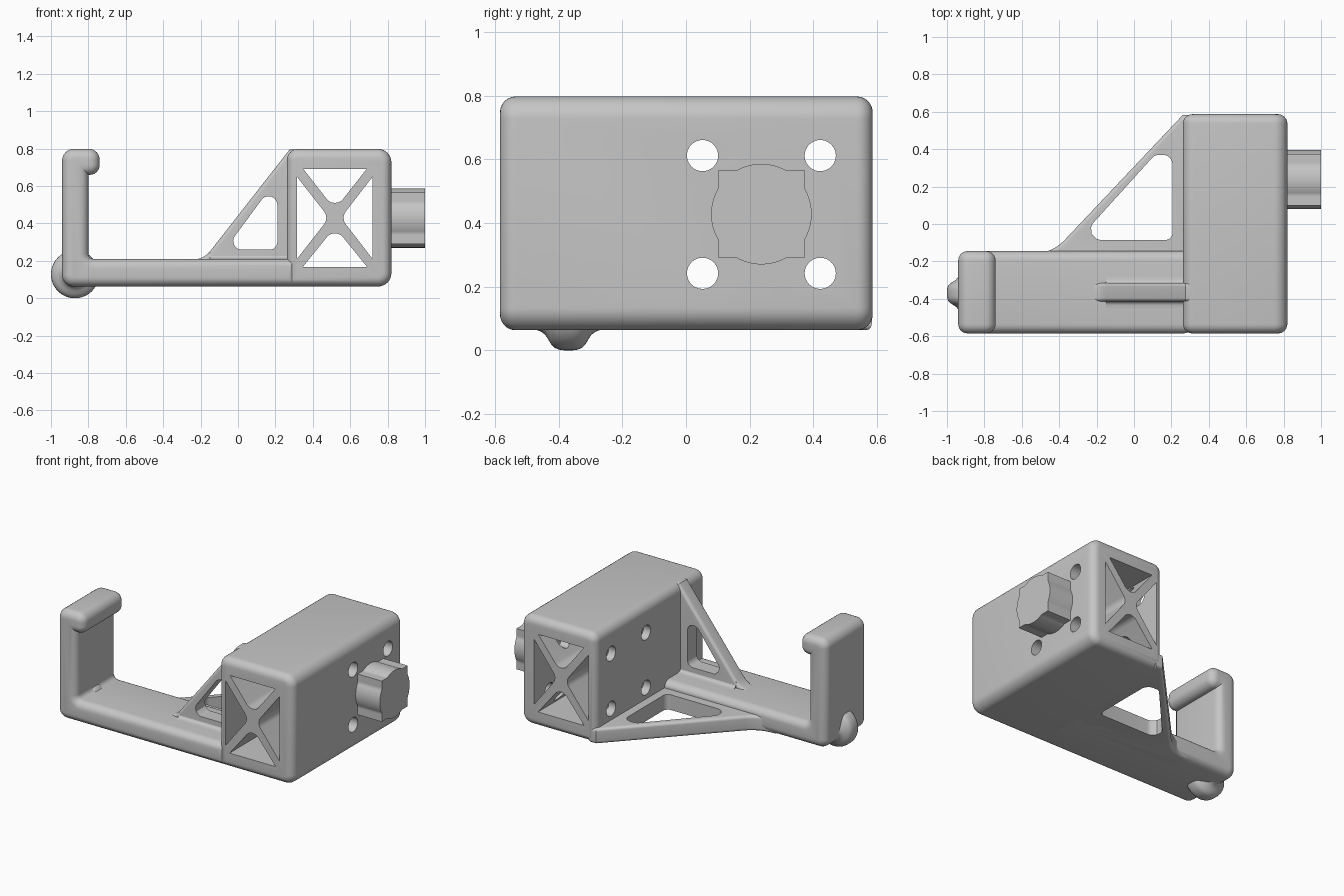
import bpy, bmesh, math
from mathutils import Vector

cube = bpy.data.objects.get("Cube")
if cube:
    bpy.data.objects.remove(cube, do_unlink=True)

grey = bpy.data.materials.new("plain_grey")
grey.use_nodes = True
COLOR = (0.56, 0.56, 0.56, 1)
grey.diffuse_color = COLOR
grey.node_tree.nodes["Principled BSDF"].inputs["Base Color"].default_value = COLOR


def rounded(points, steps=6):
    """Outline from (u, v, radius) corners."""
    out = []
    for i, (u, v, r) in enumerate(points):
        p = Vector((u, v))
        if not r:
            out.append(p)
            continue
        a = (Vector(points[i - 1][:2]) - p).normalized()
        b = (Vector(points[(i + 1) % len(points)][:2]) - p).normalized()
        half = a.angle(b) / 2
        centre = p + (a + b).normalized() * r / math.sin(half)
        start = p + a * r / math.tan(half) - centre
        end = p + b * r / math.tan(half) - centre
        for k in range(steps + 1):
            out.append(centre + start.lerp(end, k / steps).normalized() * r)
    return out


def circle(u, v, r, n=40):
    return [Vector((u + r * math.cos(math.tau * i / n), v + r * math.sin(math.tau * i / n)))
            for i in range(n)]


def inset(outline, d):
    """Move every side of an outline inward by d."""
    n = len(outline)
    area = sum(outline[i - 1].x * outline[i].y - outline[i].x * outline[i - 1].y for i in range(n))
    turn = math.copysign(1, area)
    out = []
    for i, p in enumerate(outline):
        a = (p - outline[i - 1]).normalized()
        b = (outline[(i + 1) % n] - p).normalized()
        na, nb = Vector((-a.y, a.x)) * turn, Vector((-b.y, b.x)) * turn
        out.append(p + (na + nb) * d / (1 + na.dot(nb)))
    return out


def finish(name, bm):
    bmesh.ops.recalc_face_normals(bm, faces=bm.faces)
    mesh = bpy.data.meshes.new(name)
    bm.to_mesh(mesh)
    bm.free()
    mesh.materials.append(grey)
    ob = bpy.data.objects.new(name, mesh)
    bpy.context.collection.objects.link(ob)
    return ob


def prism(name, outline, axis, lo, hi, rim=0):
    """Extrude an outline along an axis with quarter-round rims at both ends."""
    place = {"X": lambda p, w: (w, p.x, p.y),
             "Y": lambda p, w: (p.x, w, p.y),
             "Z": lambda p, w: (p.x, p.y, w)}[axis]
    angles = [math.pi / 2 * k / 6 for k in range(7)] if rim else [0]
    rings = [(rim * (1 - math.sin(t)), rim * (1 - math.cos(t))) for t in reversed(angles)]
    levels = [(lo + d, s) for d, s in rings] + [(hi - d, s) for d, s in reversed(rings)]
    bm = bmesh.new()
    loops = [[bm.verts.new(place(p, w)) for p in inset(outline, s)] for w, s in levels]
    bm.faces.new(loops[0])
    bm.faces.new(loops[-1])
    n = len(outline)
    for low, high in zip(loops, loops[1:]):
        for i in range(n):
            j = (i + 1) % n
            bm.faces.new((low[i], low[j], high[j], high[i]))
    return finish(name, bm)


def cut(ob, cutters):
    bpy.context.view_layer.objects.active = ob
    for c in cutters:
        mod = ob.modifiers.new("cut", "BOOLEAN")
        mod.operation, mod.solver, mod.object = "DIFFERENCE", "EXACT", c
        bpy.ops.object.modifier_apply(modifier=mod.name)
        bpy.data.objects.remove(c, do_unlink=True)


# Rounded block, hollowed by four triangular tunnels that leave a cross
block = prism("main_block", rounded([(.262, .063, 0), (.82, .063, .07), (.82, .798, .07),
                                     (.262, .798, .058)]), "Y", -.585, .587, .05)
tip = .055
tunnels = [
    [(.315, .21, 0), (.315, .65, 0), (.487, .43, tip)],
    [(.72, .21, 0), (.72, .65, 0), (.55, .43, tip)],
    [(.35, .69, 0), (.687, .69, 0), (.518, .475, tip)],
    [(.347, .168, 0), (.69, .168, 0), (.518, .38, tip)],
]
cutters = [prism("tunnel_cutter", rounded(t), "Y", -.7, .7) for t in tunnels]

# Bolt holes across the block
cutters += [prism("bolt_cutter", circle(y, z, .049), "X", .2, .9)
            for y in (.052, .422) for z in (.242, .612)]
cut(block, cutters)

# Drive stub: a square merged with a circle
stub = []
for i in range(96):
    a = math.tau * i / 96
    r = max(.158, .137 / max(abs(math.cos(a)), abs(math.sin(a))))
    stub.append(Vector((.237 + r * math.cos(a), .428 + r * math.sin(a))))
prism("drive_stub", stub, "X", .8, 1.0)

# Long arm with upright and hooked lip
arm = [(.314, .063, 0), (.314, .21, 0), (-.8, .21, .03), (-.8, .66, 0), (-.74, .66, .052),
       (-.74, .798, .055), (-.94, .798, .06), (-.94, .063, .06)]
prism("hook_arm", rounded(arm), "Y", -.585, -.145, .05)

# Flat brace behind the arm
brace = prism("rear_brace", rounded([(-.56, -.3, 0), (-.56, -.16, 0), (-.43, -.148, .22),
                                     (.262, .584, 0), (.314, .584, 0), (.314, -.3, 0)]),
              "Z", .063, .165, .02)
cut(brace, [prism("brace_cutter", rounded([(-.3, -.085, .055), (.205, -.085, .035),
                                           (.205, .37, .05), (.112, .37, .05)]),
                  "Z", 0, .3)])

# Upright brace on top of the arm
rib = prism("upright_brace", rounded([(-.25, .15, 0), (-.25, .205, 0), (-.18, .212, .12),
                                      (.275, .794, 0), (.314, .794, 0), (.314, .15, 0)]),
            "Y", -.415, -.315, .02)
cut(rib, [prism("rib_cutter", rounded([(-.07, .26, .045), (.21, .26, .04),
                                       (.21, .545, .045), (.14, .545, .045)]),
                "Y", -.6, -.2)])

# Flared foot of the upright brace
prism("brace_foot", rounded([(-.45, .2, 0), (-.45, .21, 0), (-.418, .213, .025), (-.41, .245, 0),
                             (-.32, .245, 0), (-.312, .213, .025), (-.28, .21, 0), (-.28, .2, 0)]),
      "X", -.15, .3)

# Rounded roller at the outer corner, turned about the y axis
bm = bmesh.new()
profile = [(-.11, .05), (-.1, .064), (-.085, .07), (-.073, .079), (-.063, .094), (-.054, .109),
           (-.043, .12), (-.03, .126), (-.015, .128)]
profile += [(-y, r) for y, r in reversed(profile)]
centre = Vector((-.872, -.37, .128))
verts = [bm.verts.new(centre + Vector((r, y, 0))) for y, r in profile]
edges = [bm.edges.new(pair) for pair in zip(verts, verts[1:])]
bmesh.ops.spin(bm, geom=verts + edges, cent=centre, axis=(0, 1, 0), angle=math.tau, steps=48)
bmesh.ops.remove_doubles(bm, verts=bm.verts, dist=.0005)
bmesh.ops.holes_fill(bm, edges=bm.edges, sides=0)
finish("corner_roller", bm)

# Smooth the rounded surfaces, keep the edges
for ob in bpy.context.collection.objects:
    if ob.type == "MESH" and grey.name in ob.data.materials:
        bpy.ops.object.select_all(action="DESELECT")
        ob.select_set(True)
        bpy.context.view_layer.objects.active = ob
        bpy.ops.object.shade_smooth_by_angle(angle=math.radians(30))
